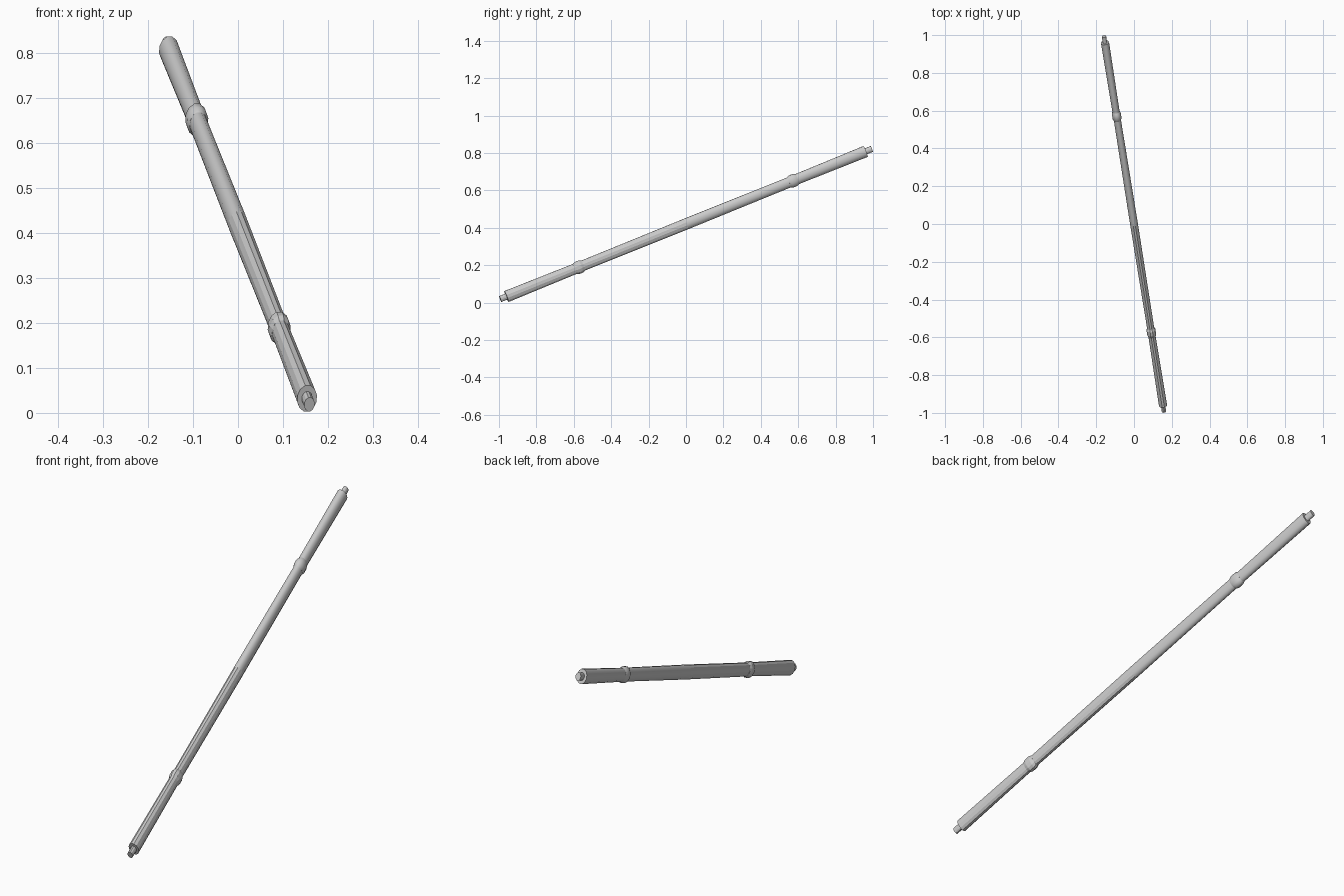
import bpy, bmesh, math
from mathutils import Vector

if "Cube" in bpy.data.objects:
    bpy.data.objects.remove(bpy.data.objects["Cube"])

CENTRE = Vector((0, 0, 0.42))
AXIS = Vector((-0.16, 1, 0.404)).normalized()
SIDE = AXIS.cross(Vector((0, 0, 1))).normalized()   # narrow direction
UP = SIDE.cross(AXIS).normalized()                  # tall direction
SIDES = 12
K = 1 / AXIS.y                                      # axis length per unit of y


def sweep(name, rings, smooth):
    """Closed oval sweep; rings are (y position, half width, half height)."""
    bm = bmesh.new()
    loops = []
    for y, a, b in rings:
        loops.append([bm.verts.new(CENTRE + AXIS * y * K
                                   + SIDE * a * math.cos(t) + UP * b * math.sin(t))
                      for t in (2 * math.pi * (i + 0.5) / SIDES for i in range(SIDES))])
    for p, q in zip(loops, loops[1:]):
        for i in range(SIDES):
            j = (i + 1) % SIDES
            bm.faces.new((p[i], p[j], q[j], q[i])).smooth = smooth
    bm.faces.new(loops[0])
    bm.faces.new(loops[-1])
    bmesh.ops.recalc_face_normals(bm, faces=bm.faces)
    me = bpy.data.meshes.new(name)
    bm.to_mesh(me)
    bm.free()
    ob = bpy.data.objects.new(name, me)
    bpy.context.collection.objects.link(ob)


def both_ends(name, rings):
    for s, end in ((-1, "front"), (1, "back")):
        sweep(f"{end}_{name}", [(s * y, a, b) for y, a, b in rings], s > 0)


# Shaft: swelled middle, slim neck at the collars, slightly flared ends
both_ends("shaft", [(0, 0.0215, 0.031), (0.57, 0.0195, 0.029), (0.96, 0.0225, 0.032)])
# Bevelled collars
both_ends("collar", [(0.55, 0.020, 0.029), (0.562, 0.0245, 0.0355),
                     (0.583, 0.0245, 0.0355), (0.595, 0.020, 0.029)])
# Narrow end pegs
both_ends("peg", [(0.95, 0.012, 0.017), (0.993, 0.012, 0.017)])
